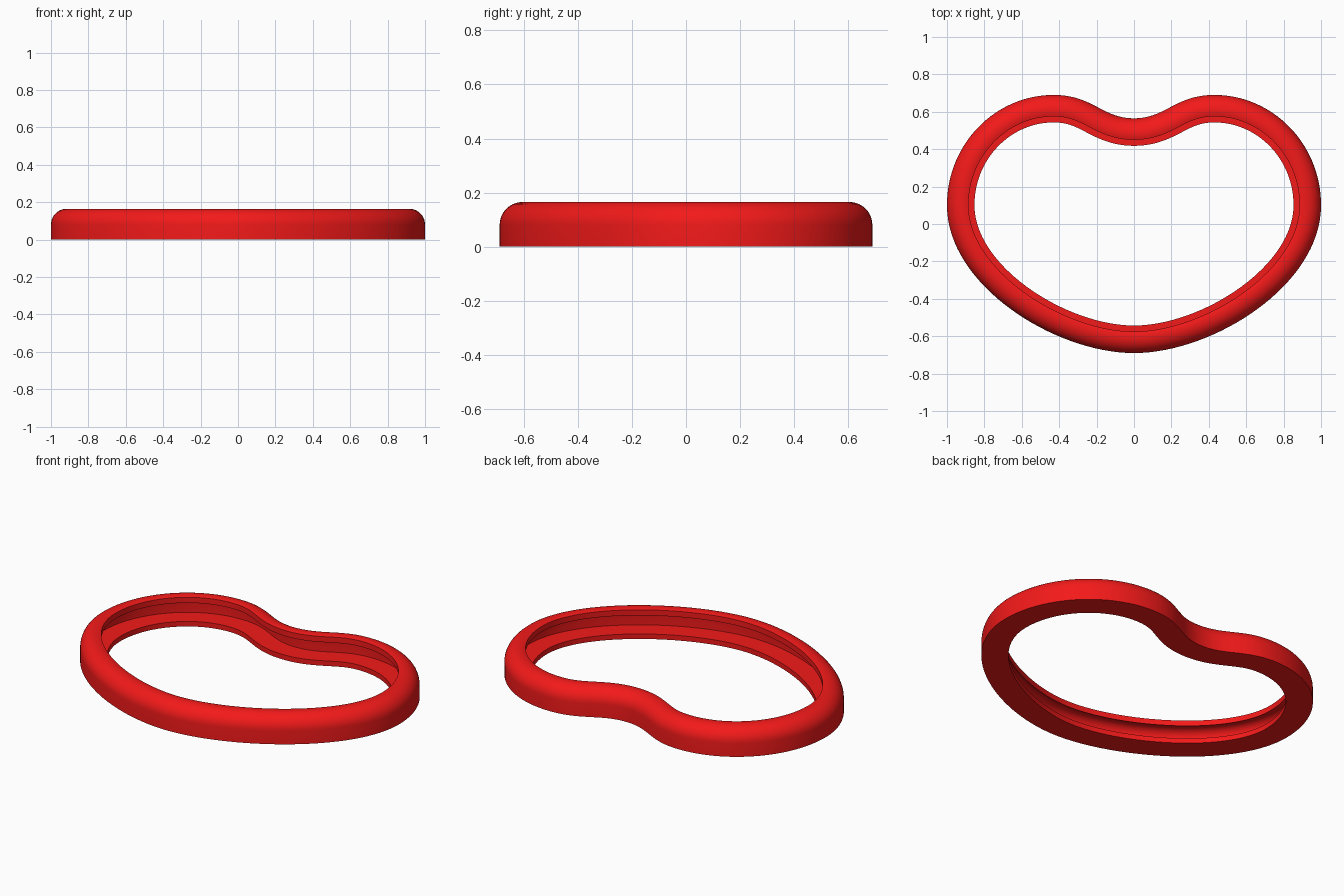
import bpy, bmesh, math
from mathutils import Vector
from mathutils.geometry import interpolate_bezier

if "Cube" in bpy.data.objects:
    bpy.data.objects.remove(bpy.data.objects["Cube"])

# Right half of the kidney outline: knot, handle, handle, knot
segments = [
    ((0, -0.69), (0.42, -0.69), (1.0, -0.33), (1.0, 0.10)),
    ((1.0, 0.10), (1.0, 0.43), (0.74, 0.69), (0.43, 0.69)),
    ((0.43, 0.69), (0.22, 0.69), (0.17, 0.565), (0, 0.565)),
]
half = []
for seg in segments:
    pts = interpolate_bezier(*[Vector((x, y, 0)) for x, y in seg], 33)
    half += pts[:-1]
half.append(Vector((0, 0.565, 0)))
outline = half + [Vector((-p.x, p.y, 0)) for p in half[-2:0:-1]]

# Cross-section as (inward offset, height): a curled shell over an inner ledge
W, T, H, R, LIP = 0.147, 0.03, 0.165, 0.085, 0.115


def arc(radius, steps=12):
    """Arc from the vertical wall over the crown to the lip."""
    end = math.pi - math.acos((LIP - R) / radius)
    return [(R - radius * math.cos(end * i / steps),
             H - R + radius * math.sin(end * i / steps)) for i in range(steps + 1)]


profile = [(W, 0), (0, 0)] + arc(R) + arc(R - T)[::-1] + [(T, T), (W, T)]

# Sweep the section round the outline
bm = bmesh.new()
rings = []
n = len(outline)
for i, p in enumerate(outline):
    tangent = (outline[(i + 1) % n] - outline[i - 1]).normalized()
    inward = Vector((-tangent.y, tangent.x, 0))
    rings.append([bm.verts.new(p + inward * d + Vector((0, 0, z))) for d, z in profile])
m = len(profile)
for i in range(n):
    a, b = rings[i], rings[(i + 1) % n]
    for j in range(m):
        k = (j + 1) % m
        bm.faces.new((a[j], a[k], b[k], b[j]))
bmesh.ops.recalc_face_normals(bm, faces=bm.faces)

mesh = bpy.data.meshes.new("kidney_rim")
bm.to_mesh(mesh)
bm.free()
rim = bpy.data.objects.new("kidney_rim", mesh)
bpy.context.collection.objects.link(rim)

# Red finish
red = bpy.data.materials.new("red")
red.diffuse_color = (0.9, 0.01, 0.01, 1)
red.use_nodes = True
red.node_tree.nodes["Principled BSDF"].inputs["Base Color"].default_value = red.diffuse_color
mesh.materials.append(red)

bpy.context.view_layer.objects.active = rim
rim.select_set(True)
bpy.ops.object.shade_smooth_by_angle(angle=math.radians(35))
